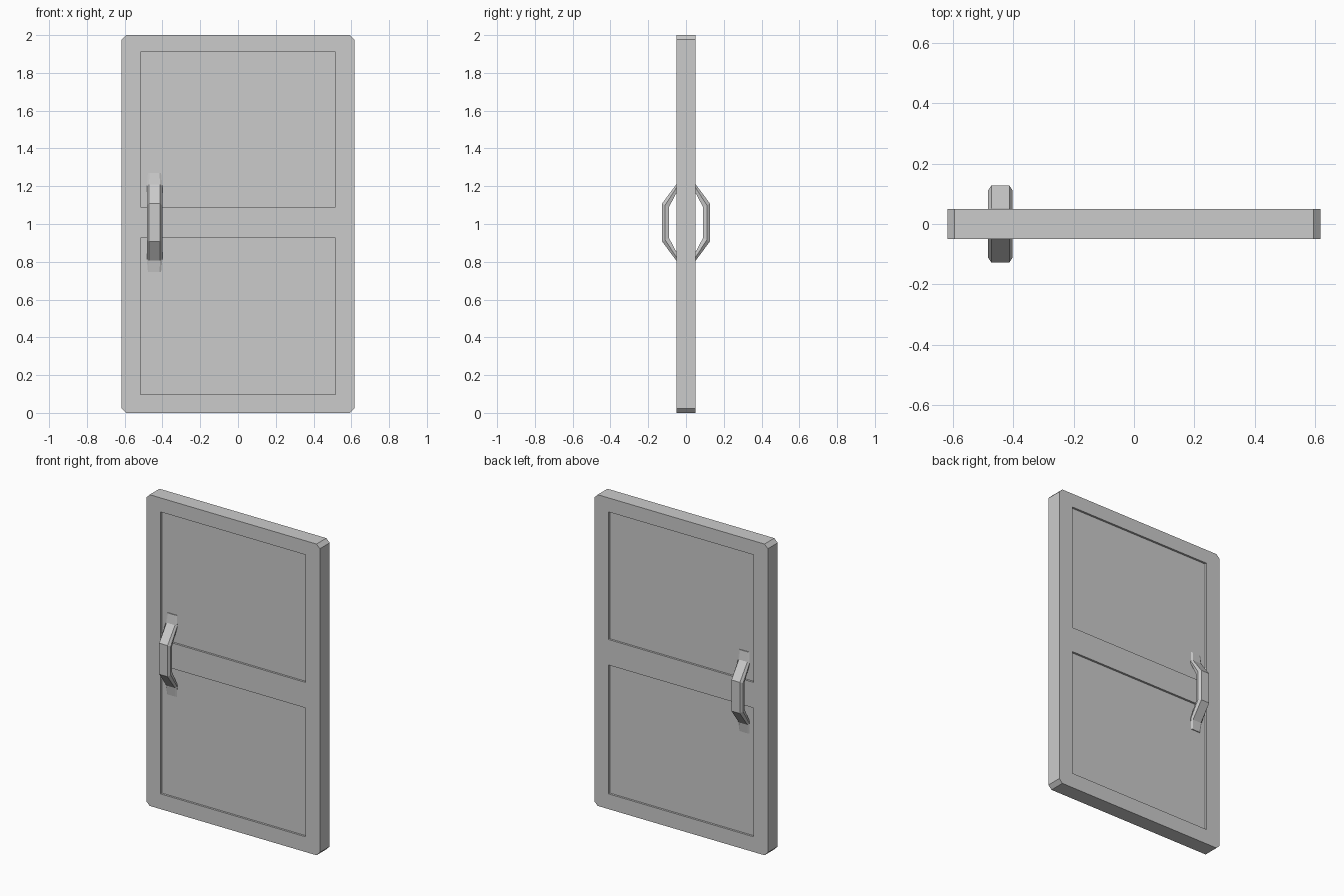
import bpy, bmesh
from mathutils import Matrix

if "Cube" in bpy.data.objects:
    bpy.data.objects.remove(bpy.data.objects["Cube"])

def make_object(name, bm):
    bmesh.ops.recalc_face_normals(bm, faces=bm.faces)
    me = bpy.data.meshes.new(name)
    bm.to_mesh(me)
    bm.free()
    ob = bpy.data.objects.new(name, me)
    bpy.context.collection.objects.link(ob)
    return ob

W, H, T, C = 0.617, 2.0, 0.05, 0.024   # half width, height, half thickness, corner cut
DEPTH = 0.013                          # panel recess depth

# Door slab: rectangle with cut corners, extruded through its thickness
bm = bmesh.new()
outline = [(-W + C, 0), (W - C, 0), (W, C), (W, H - C),
           (W - C, H), (-W + C, H), (-W, H - C), (-W, C)]
face = bm.faces.new([bm.verts.new((x, -T, z)) for x, z in outline])
ext = bmesh.ops.extrude_face_region(bm, geom=[face])
bmesh.ops.translate(bm, vec=(0, 2 * T, 0),
                    verts=[g for g in ext["geom"] if isinstance(g, bmesh.types.BMVert)])
door = make_object("door_slab", bm)

# Recessed panels: two per side, cut with boxes
bm = bmesh.new()
for side in (-1, 1):
    for z0, z1 in ((0.098, 0.926), (1.09, 1.91)):
        m = (Matrix.Translation((0, side * T, (z0 + z1) / 2))
             @ Matrix.Diagonal((1.032, 2 * DEPTH, z1 - z0, 1)))
        bmesh.ops.create_cube(bm, size=1, matrix=m)
cutter = make_object("panel_cutter", bm)
cutter.hide_render = True
mod = door.modifiers.new("panels", "BOOLEAN")
mod.operation, mod.solver, mod.object = "DIFFERENCE", "EXACT", cutter
bpy.context.view_layer.objects.active = door
bpy.ops.object.modifier_apply(modifier=mod.name)
bpy.data.objects.remove(cutter)

# Pull handles: hexagonal section swept along a bent path, upper half mirrored down
HX, HZ = -0.442, 1.008
# (outer distance, outer height, inner distance, inner height)
half = [(0.127, 0.1, 0.09, 0.082), (0.051, 0.202, 0.035, 0.186), (0.042, 0.262, 0.034, 0.262)]
path = [(a, -b, c, -d) for a, b, c, d in reversed(half)] + half
section = [(-0.03, 0), (0.03, 0), (0.041, 0.45), (0.036, 1), (-0.036, 1), (-0.041, 0.45)]

def make_handle(name, side):
    bm = bmesh.new()
    rings = []
    for i, (oy, oz, iy, iz) in enumerate(path):
        taper = 0.85 if i in (0, len(path) - 1) else 1.0
        rings.append([bm.verts.new((HX + x * taper,
                                    side * (oy + (iy - oy) * t),
                                    HZ + oz + (iz - oz) * t)) for x, t in section])
    n = len(section)
    for a, b in zip(rings, rings[1:]):
        for k in range(n):
            bm.faces.new((a[k], a[(k + 1) % n], b[(k + 1) % n], b[k]))
    bm.faces.new(rings[0])
    bm.faces.new(rings[-1])
    return make_object(name, bm)

make_handle("front_handle", -1)
make_handle("back_handle", 1)
